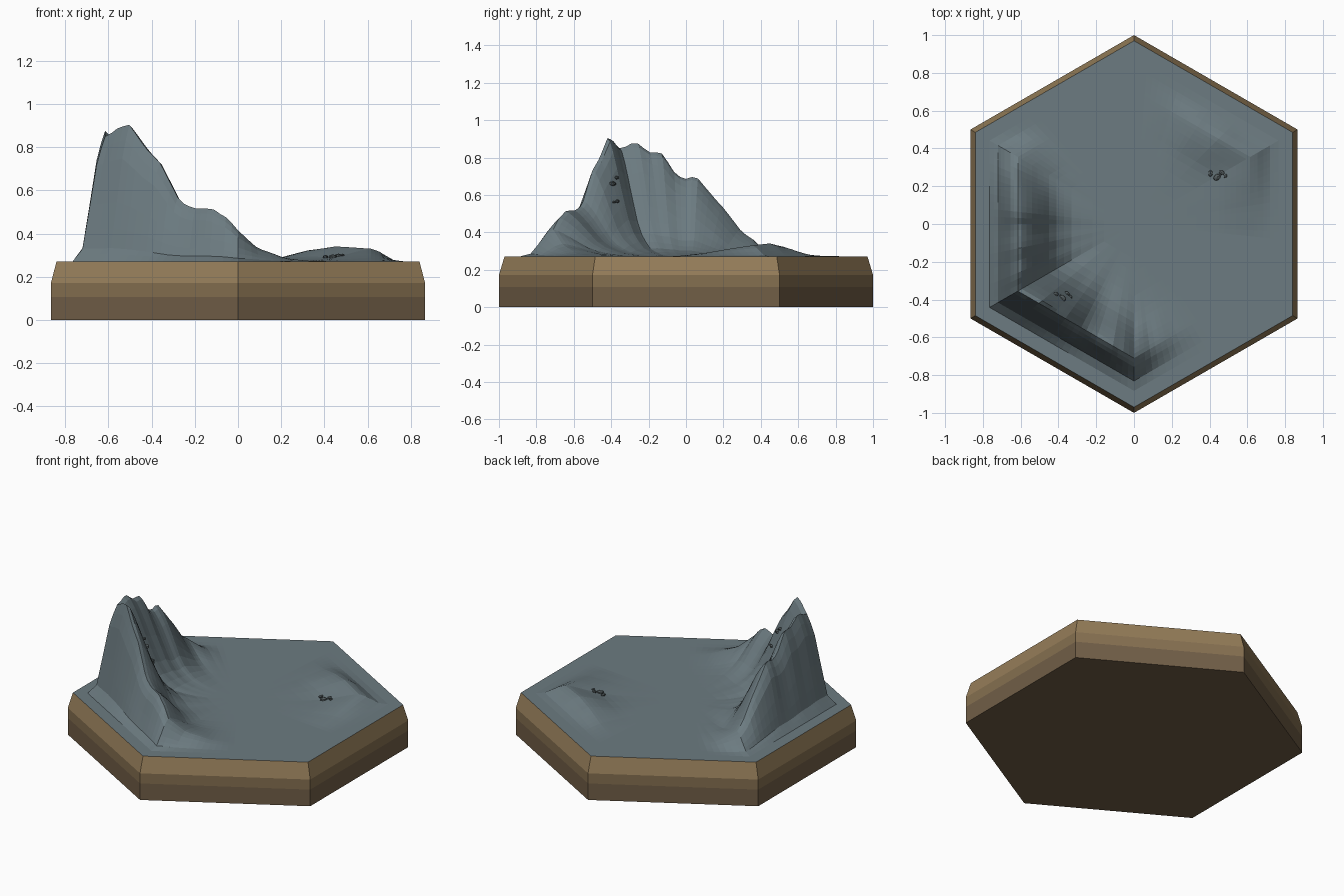
import bpy, bmesh, math, random
from mathutils import Vector, Matrix, noise

if "Cube" in bpy.data.objects:
    bpy.data.objects.remove(bpy.data.objects["Cube"])

random.seed(4)
TOP = 0.272                 # height of the flat ground
S3 = math.sqrt(3) / 2       # apothem of a unit hexagon


def material(name, rgb):
    m = bpy.data.materials.new(name)
    m.diffuse_color = (*rgb, 1)
    m.use_nodes = True
    m.node_tree.nodes["Principled BSDF"].inputs["Base Color"].default_value = m.diffuse_color
    return m


SLATE = material("slate ground", (0.150, 0.198, 0.218))
TAN = material("tan earth", (0.300, 0.205, 0.100))
MID = material("mid brown earth", (0.235, 0.160, 0.080))
DARK = material("dark brown earth", (0.165, 0.112, 0.062))
STONE = material("dark stone", (0.085, 0.105, 0.110))


def finish(bm, name, mats):
    bmesh.ops.recalc_face_normals(bm, faces=bm.faces)
    me = bpy.data.meshes.new(name)
    bm.to_mesh(me)
    bm.free()
    for m in mats:
        me.materials.append(m)
    ob = bpy.data.objects.new(name, me)
    bpy.context.collection.objects.link(ob)
    return ob


def lerp_table(table, t):
    """Piecewise linear lookup, zero outside the table."""
    for (a, va), (b, vb) in zip(table, table[1:]):
        if a <= t <= b:
            return va + (vb - va) * (t - a) / (b - a)
    return 0.0


def hex_point(apothem, t):
    """Point on a hexagon outline, t in 0..6, corner at 30 degrees first."""
    k, f = int(t) % 6, t - int(t)
    c = [Vector((math.cos(math.radians(30 + 60 * i)),
                 math.sin(math.radians(30 + 60 * i)))) for i in (k, k + 1)]
    return c[0].lerp(c[1], f) * (apothem / S3)


# Hexagonal base: stacked bands with a chamfered upper edge
bm = bmesh.new()
levels = [(0, S3), (0.107, S3), (0.172, S3), (TOP, 0.840)]
loops = [[bm.verts.new((*hex_point(a, i), z)) for i in range(6)] for z, a in levels]
for band, (lo, hi) in enumerate(zip(loops, loops[1:])):
    for i in range(6):
        j = (i + 1) % 6
        f = bm.faces.new((lo[i], lo[j], hi[j], hi[i]))
        f.material_index = band
bm.faces.new(loops[0][::-1])
finish(bm, "hex_base", [DARK, MID, TAN])

# Cross-section of the ridge, by distance from the centre
SECTION = [(0.15, 0), (0.25, 0.02), (0.33, 0.07), (0.40, 0.17), (0.45, 0.32),
           (0.50, 0.55), (0.55, 0.80), (0.59, 0.96), (0.615, 1.0), (0.65, 0.82),
           (0.685, 0.45), (0.72, 0.10), (0.765, 0)]
# Crest height by compass angle: low mound first, then the tall ridge
CREST = [(-5, 0), (8, 0.015), (18, 0.035), (30, 0.057), (45, 0.068), (58, 0.052),
         (72, 0.015), (85, 0), (134, 0), (141, 0.02), (147, 0.065), (154, 0.125),
         (162, 0.26), (169, 0.36), (175, 0.435), (180, 0.42), (185, 0.44),
         (192, 0.535), (198, 0.55), (204, 0.61), (211, 0.575), (220, 0.62),
         (228, 0.52), (234, 0.46), (244, 0.28), (251, 0.24), (260, 0.24),
         (266, 0.20), (270, 0.14), (278, 0.06), (290, 0.015), (302, 0)]


def ground(x, y):
    """Height of the terrain at a point."""
    d = max(x * math.cos(math.radians(60 * i)) + y * math.sin(math.radians(60 * i))
            for i in range(6))
    ang = math.degrees(math.atan2(y, x)) % 360
    if ang > 350:
        ang -= 360
    h = lerp_table(CREST, ang) * lerp_table(SECTION, d)
    rough = noise.noise(Vector((x * 9, y * 9, 2.0)))
    return TOP + h * (1 + 0.05 * rough)


# Terrain: hexagonal rings lifted by the height rule
bm = bmesh.new()
SEG = 22                    # divisions per hexagon side
rings = [0.08, 0.16, 0.22, 0.28, 0.33, 0.37, 0.41, 0.45, 0.48, 0.51, 0.54, 0.57,
         0.595, 0.615, 0.635, 0.655, 0.685, 0.705, 0.72, 0.74, 0.765, 0.84]
n = SEG * 6
centre = bm.verts.new((0, 0, TOP))
prev = None
for a in rings:
    loop = []
    for i in range(n):
        p = hex_point(a, i / SEG)
        loop.append(bm.verts.new((p.x, p.y, ground(p.x, p.y))))
    for i in range(n):
        j = (i + 1) % n
        if prev:
            bm.faces.new((prev[i], loop[i], loop[j], prev[j]))
        else:
            bm.faces.new((centre, loop[i], loop[j]))
    prev = loop
finish(bm, "terrain", [SLATE])


# Pebble clusters: small squashed stones resting on the slopes
def pebbles(name, cx, cy):
    bm = bmesh.new()
    for dx, dy, r in [(-0.035, 0.008, 0.017), (0.0, -0.012, 0.022),
                      (0.025, 0.012, 0.016), (0.045, -0.006, 0.011)]:
        x, y = cx + dx, cy + dy
        mat = (Matrix.Translation((x, y, ground(x, y) + 0.003))
               @ Matrix.Rotation(random.uniform(0, 6.28), 4, 'Z')
               @ Matrix.Diagonal((1.1, 0.8, 0.6, 1)))
        bmesh.ops.create_icosphere(bm, subdivisions=1, radius=r, matrix=mat)
    finish(bm, name, [STONE])


pebbles("mound_pebbles", 0.44, 0.26)
pebbles("ridge_pebbles", -0.38, -0.38)
